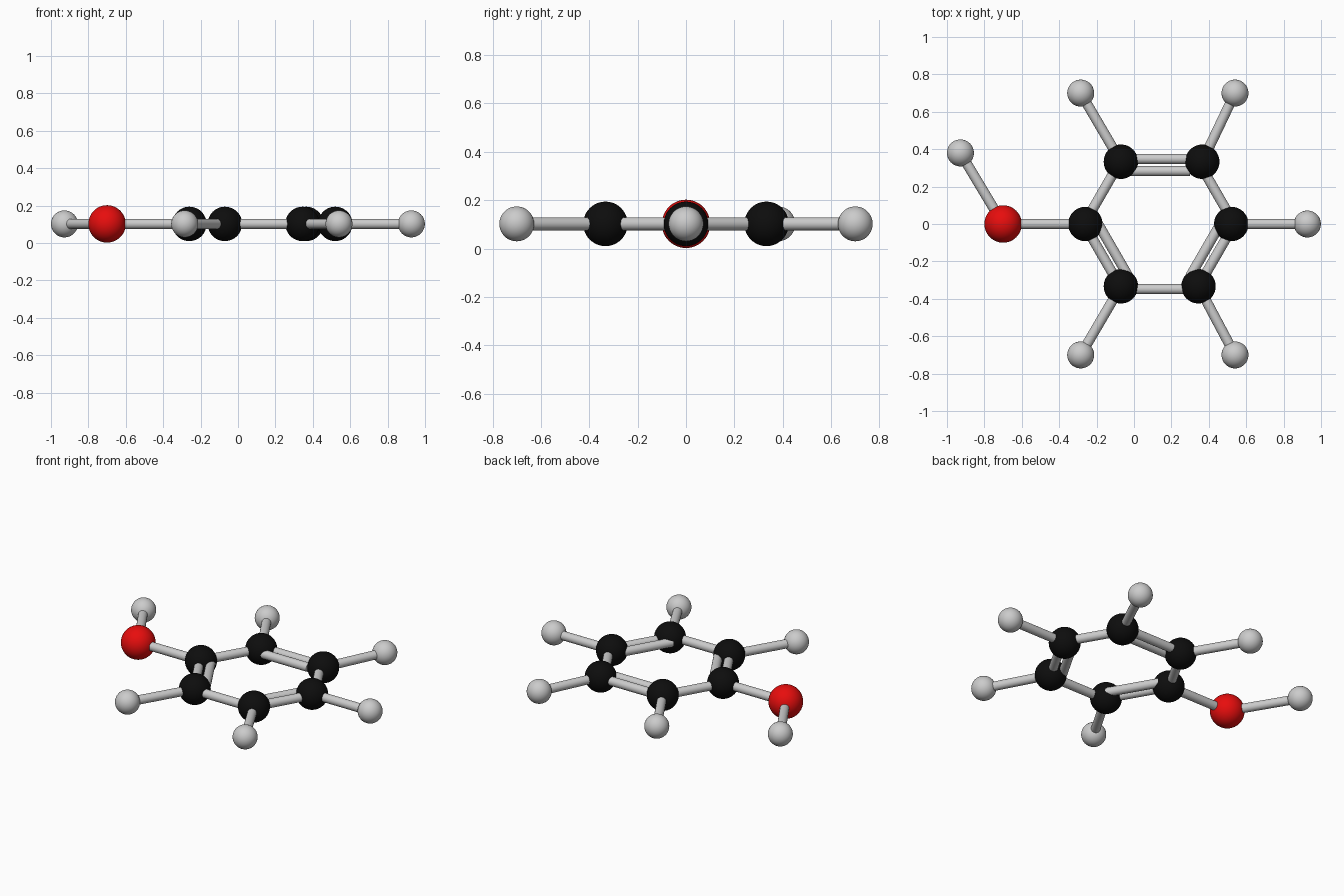
import bpy
import math
from mathutils import Vector

if "Cube" in bpy.data.objects:
    bpy.data.objects.remove(bpy.data.objects["Cube"])

Z = 0.102          # height of the molecule plane
BOND_R = 0.027


def material(name, rgb):
    m = bpy.data.materials.new(name)
    m.diffuse_color = (*rgb, 1)
    m.use_nodes = True
    m.node_tree.nodes["Principled BSDF"].inputs["Base Color"].default_value = m.diffuse_color
    return m


BLACK = material("carbon_black", (0.004, 0.004, 0.004))
RED = material("oxygen_red", (0.8, 0.004, 0.004))


def atom(name, pos, radius, mat=None):
    bpy.ops.mesh.primitive_uv_sphere_add(segments=48, ring_count=24, radius=radius,
                                         location=(pos[0], pos[1], Z))
    ob = bpy.context.object
    ob.name = name
    bpy.ops.object.shade_smooth()
    if mat:
        ob.data.materials.append(mat)


def bond(name, a, b):
    a, b = Vector((*a, Z)), Vector((*b, Z))
    d = b - a
    bpy.ops.mesh.primitive_cylinder_add(vertices=32, radius=BOND_R, depth=d.length,
                                        location=(a + b) / 2)
    ob = bpy.context.object
    ob.name = name
    ob.rotation_euler = d.to_track_quat('Z', 'Y').to_euler()
    bpy.ops.object.shade_smooth_by_angle(angle=math.radians(40))


# carbon ring, clockwise from the oxygen side, with its hydrogens
carbons = [(-0.26, 0), (-0.07, 0.333), (0.365, 0.333),
           (0.52, 0), (0.345, -0.333), (-0.07, -0.333)]
hydrogens = [None, (-0.285, 0.70), (0.54, 0.70),
             (0.927, 0), (0.54, -0.70), (-0.285, -0.70)]
oxygen, hydroxyl = (-0.70, 0), (-0.928, 0.38)

for i, (c, h) in enumerate(zip(carbons, hydrogens)):
    atom(f"carbon_{i + 1}", c, 0.092, BLACK)
    if h:
        atom(f"hydrogen_{i + 1}", h, 0.072)
        bond(f"hydrogen_bond_{i + 1}", c, h)


# ring bonds: outer hexagon, plus an inner bond on the double ones
def ring_corner(i, apothem):
    r = apothem / math.cos(math.pi / 6)
    t = math.pi - i * math.pi / 3
    return (0.135 + r * math.cos(t), r * math.sin(t))


for i in range(6):
    bond(f"ring_bond_{i + 1}", ring_corner(i, 0.348), ring_corner(i + 1, 0.348))
    if i in (1, 3, 5):
        bond(f"inner_ring_bond_{i + 1}", ring_corner(i, 0.283), ring_corner(i + 1, 0.283))

# hydroxyl group
atom("oxygen", oxygen, 0.1, RED)
atom("hydroxyl_hydrogen", hydroxyl, 0.072)
bond("carbon_oxygen_bond", carbons[0], oxygen)
bond("oxygen_hydrogen_bond", oxygen, hydroxyl)
